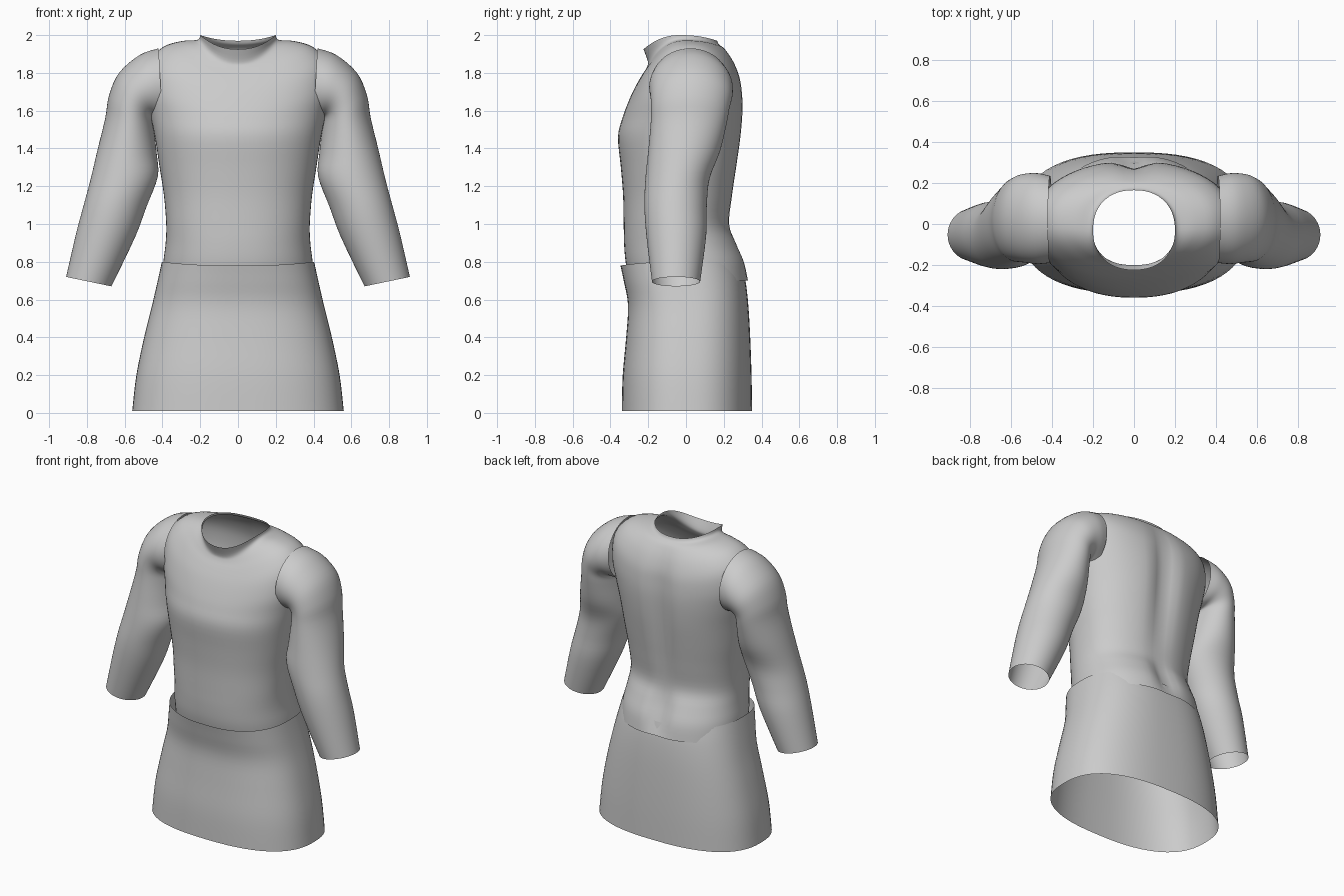
import bpy
import math

if "Cube" in bpy.data.objects:
    bpy.data.objects.remove(bpy.data.objects["Cube"], do_unlink=True)

cloth = bpy.data.materials.new("grey_cloth")
cloth.use_nodes = True
GREY = (0.6, 0.6, 0.6, 1)
cloth.diffuse_color = GREY
cloth.node_tree.nodes["Principled BSDF"].inputs["Base Color"].default_value = GREY

SEGMENTS = 64


def smooth_rows(rows, steps=4):
    """Catmull-Rom interpolation through a list of parameter rows."""
    out = []
    for i in range(len(rows) - 1):
        a, b = rows[max(i - 1, 0)], rows[i]
        c, d = rows[i + 1], rows[min(i + 2, len(rows) - 1)]
        for s in range(steps):
            t = s / steps
            out.append([q + t / 2 * (r - p + t * (2 * p - 5 * q + 4 * r - w
                        + t * (3 * (q - r) + w - p)))
                        for p, q, r, w in zip(a, b, c, d)])
    return out + [list(rows[-1])]


def loft(name, rings):
    """Open tube joining rings of equal point count."""
    n = SEGMENTS
    faces = [(r * n + k, r * n + (k + 1) % n, (r + 1) * n + (k + 1) % n, (r + 1) * n + k)
             for r in range(len(rings) - 1) for k in range(n)]
    mesh = bpy.data.meshes.new(name)
    mesh.from_pydata([p for ring in rings for p in ring], [], faces)
    mesh.materials.append(cloth)
    mesh.shade_smooth()
    obj = bpy.data.objects.new(name, mesh)
    bpy.context.collection.objects.link(obj)
    return obj


def power(v, e):
    return math.copysign(abs(v) ** e, v)


def body_ring(row, squareness):
    """Ring from half width, front/back y, side/front/back z and spine groove depth."""
    rx, yf, yb, zs, zf, zb, groove = row
    ring = []
    for k in range(SEGMENTS):
        a = math.tau * k / SEGMENTS
        c, s = math.cos(a), math.sin(a)
        x = rx * power(c, 2 / squareness)
        y = (yf + yb) / 2 + (yb - yf) / 2 * power(s, 2 / squareness)
        z = zs + ((zb if s > 0 else zf) - zs) * s * s
        if s > 0:
            y -= groove * math.exp(-(x / 0.07) ** 2)
        ring.append((x, y, z))
    return ring


def level(z, rx, yf, yb, groove=0):
    return (rx, yf, yb, z, z, z, groove)


# Torso with shoulders and a stand-up collar
torso = [
    level(0.70, 0.40, -0.30, 0.335, 0.01),
    level(0.80, 0.395, -0.32, 0.318, 0.04),
    level(0.90, 0.383, -0.328, 0.275, 0.035),
    level(1.00, 0.38, -0.33, 0.235, 0.01),
    level(1.15, 0.392, -0.333, 0.252, 0.02),
    level(1.30, 0.415, -0.345, 0.275, 0.03),
    level(1.46, 0.44, -0.36, 0.298, 0.04),
    (0.465, -0.337, 0.308, 1.58, 1.56, 1.6, 0.04),
    (0.49, -0.308, 0.303, 1.71, 1.64, 1.7, 0.035),
    (0.475, -0.272, 0.288, 1.85, 1.72, 1.78, 0.025),
    (0.40, -0.235, 0.255, 1.935, 1.785, 1.86, 0.015),
    (0.30, -0.207, 0.21, 1.968, 1.83, 1.925, 0.005),
    (0.215, -0.202, 0.175, 1.975, 1.86, 1.95, 0),
    (0.20, -0.225, 0.165, 2.0, 1.925, 1.97, 0),
]
loft("tunic_torso", [body_ring(r, 2.25) for r in smooth_rows(torso)])

# Flared skirt, overlapping the torso at the front
skirt = [
    level(0.01, 0.56, -0.34, 0.35),
    level(0.20, 0.538, -0.335, 0.347),
    level(0.40, 0.497, -0.317, 0.34),
    level(0.57, 0.455, -0.307, 0.33),
    level(0.70, 0.425, -0.33, 0.315),
    (0.403, -0.347, 0.295, 0.80, 0.78, 0.78, 0),
]
loft("tunic_skirt", [body_ring(r, 2.5) for r in smooth_rows(skirt)])

# Sleeves: outer x, z, inner x, z, front y, back y
sleeve = [
    (0.42, 1.93, 0.40, 1.54, -0.19, 0.235),
    (0.52, 1.895, 0.42, 1.55, -0.195, 0.248),
    (0.63, 1.80, 0.44, 1.56, -0.188, 0.245),
    (0.683, 1.68, 0.45, 1.55, -0.185, 0.23),
    (0.703, 1.56, 0.445, 1.50, -0.187, 0.215),
    (0.742, 1.40, 0.43, 1.37, -0.20, 0.18),
    (0.782, 1.23, 0.425, 1.25, -0.215, 0.125),
    (0.817, 1.10, 0.485, 1.09, -0.22, 0.11),
    (0.857, 0.95, 0.545, 0.93, -0.21, 0.107),
    (0.91, 0.72, 0.67, 0.67, -0.18, 0.075),
]


def sleeve_ring(row, side):
    ox, oz, ix, iz, yf, yb = row
    ring = []
    for k in range(SEGMENTS):
        a = -side * math.tau * k / SEGMENTS
        c, s = math.cos(a), math.sin(a)
        ring.append((side * ((ox + ix) / 2 + (ox - ix) / 2 * c),
                     (yf + yb) / 2 + (yb - yf) / 2 * s,
                     (oz + iz) / 2 + (oz - iz) / 2 * c))
    return ring


for side, name in ((1, "left_sleeve"), (-1, "right_sleeve")):
    loft(name, [sleeve_ring(r, side) for r in smooth_rows(sleeve)])
